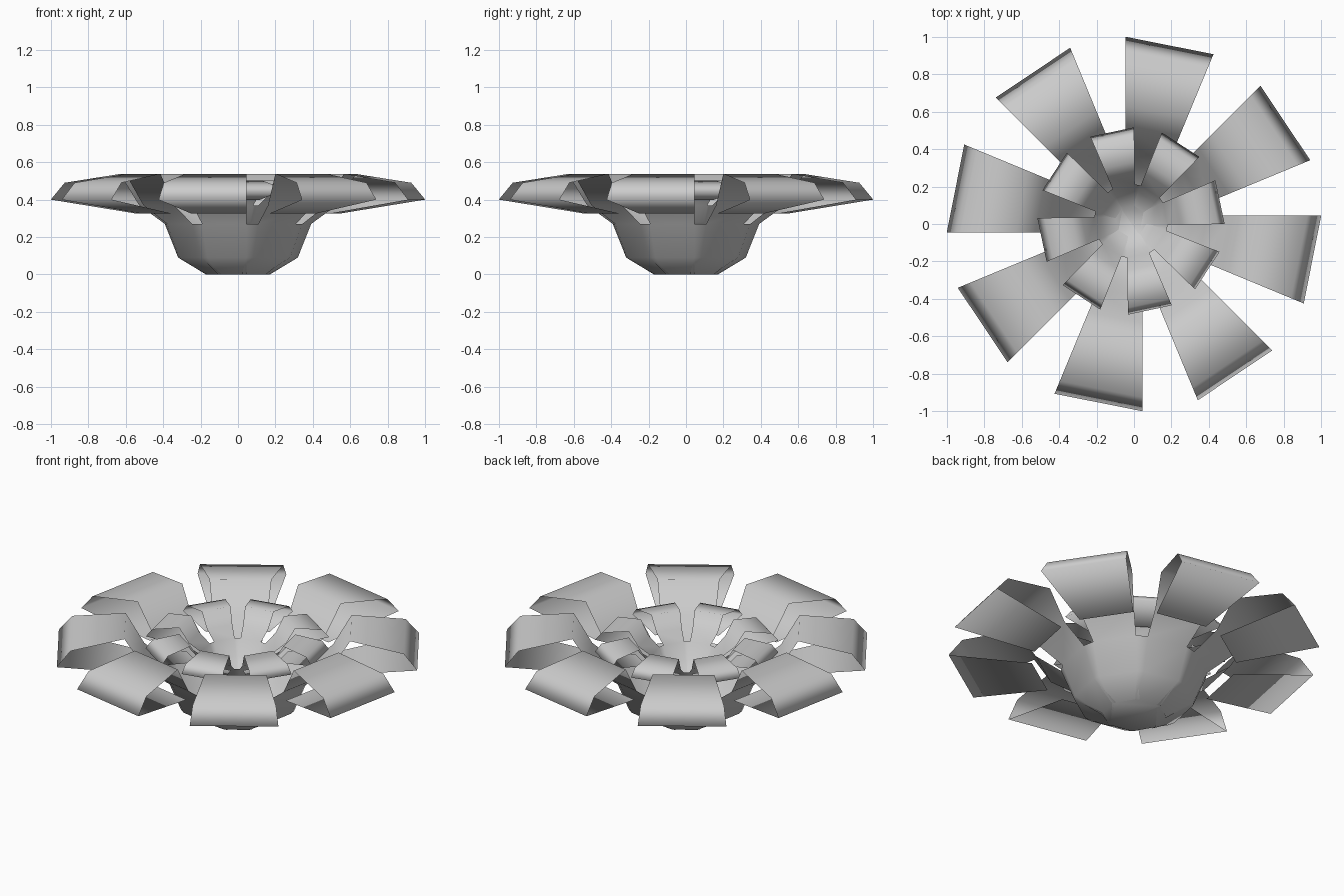
import bpy, bmesh, math
from mathutils import Matrix

if "Cube" in bpy.data.objects:
    bpy.data.objects.remove(bpy.data.objects["Cube"], do_unlink=True)

grey = bpy.data.materials.new("soft_grey")
grey.use_nodes = True
colour = (0.6, 0.6, 0.6, 1)
grey.diffuse_color = colour
grey.node_tree.nodes["Principled BSDF"].inputs["Base Color"].default_value = colour

PETALS = 8
FIRST_ANGLE = math.radians(11.25)
# Profiles as (distance from the axis, height)
BOWL = [(0.155, 0), (0.305, 0.09), (0.375, 0.27)]
PETAL = [(0.51, 0.37), (0.61, 0.537), (0.9, 0.49), (0.973, 0.4), (0.53, 0.326)]


def edge_pair(bm, angle, r, z):
    """Two vertices across a petal, which widens towards its tip."""
    half = 0.046 + 0.199 * r
    c, s = math.cos(angle), math.sin(angle)
    return [bm.verts.new((r * c - w * s, r * s + w * c, z)) for w in (-half, half)]


def flower(name, size, turn, location):
    bm = bmesh.new()
    angles = [FIRST_ANGLE + i * math.tau / PETALS for i in range(PETALS)]
    # Bowl: rings with one wide side per petal and a narrow side between
    rings = [[v for a in angles for v in edge_pair(bm, a, r, z)] for r, z in BOWL]
    bm.faces.new(list(reversed(rings[0])))
    for low, high in zip(rings, rings[1:]):
        for i in range(len(low)):
            j = (i + 1) % len(low)
            bm.faces.new((low[i], low[j], high[j], high[i]))
    # Petals: strips rising from the rim, then curling over and under
    for i, a in enumerate(angles):
        last = rings[-1][2 * i:2 * i + 2]
        for r, z in PETAL:
            pair = edge_pair(bm, a, r, z)
            bm.faces.new((last[0], last[1], pair[1], pair[0]))
            last = pair
    for f in bm.faces:
        f.smooth = True
    bm.transform(Matrix.Rotation(turn, 4, "Z") @ Matrix.Scale(size, 4))
    mesh = bpy.data.meshes.new(name)
    bm.to_mesh(mesh)
    bm.free()
    mesh.materials.append(grey)
    obj = bpy.data.objects.new(name, mesh)
    obj.location = location
    bpy.context.collection.objects.link(obj)
    return obj


# Large flower and the half-size one nested inside it
flower("outer_flower", 1, math.radians(-22.5), (0, 0, 0))
flower("inner_flower", 0.5, math.radians(0.7), (-0.016, 0.016, 0.234))
